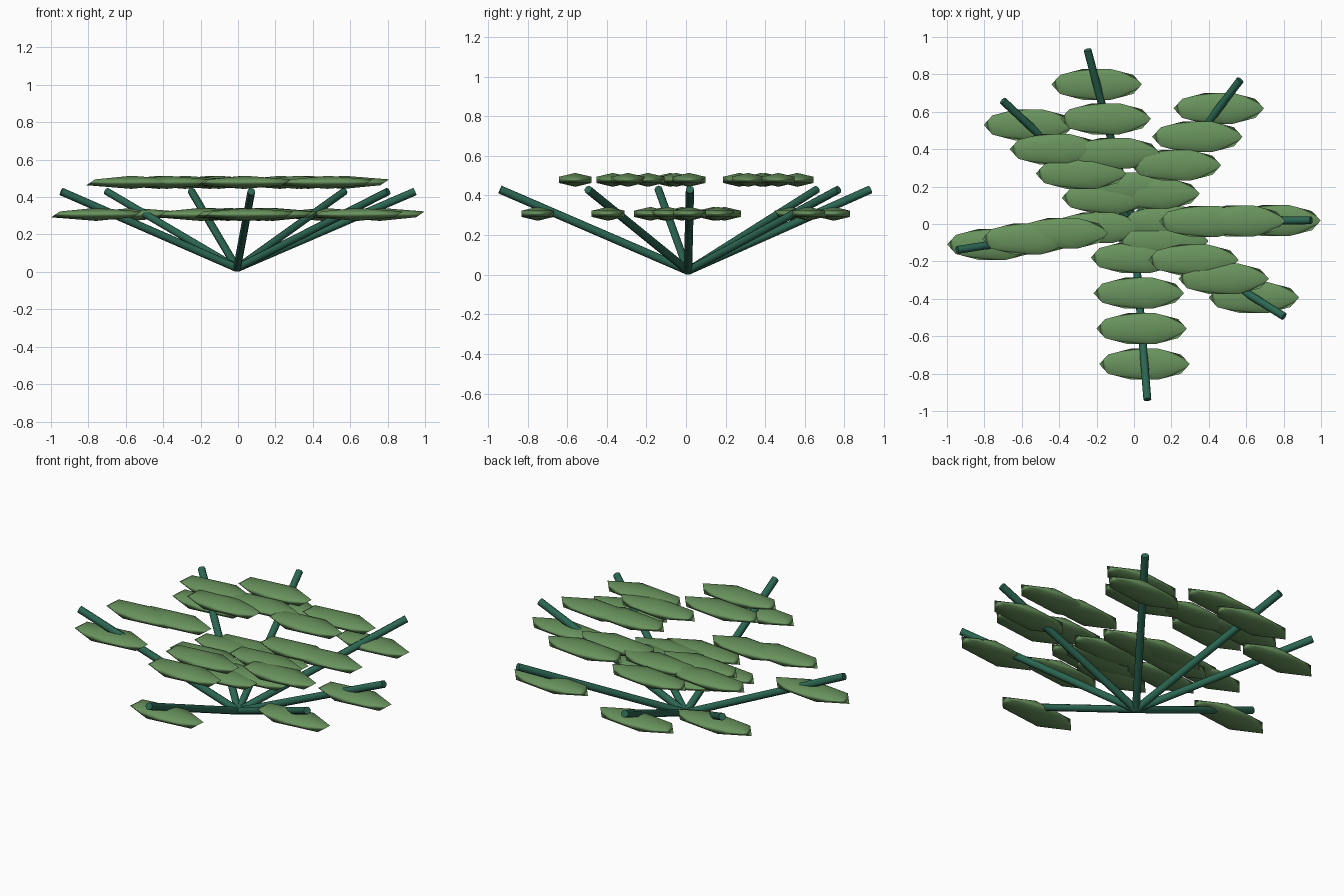
import bpy
from math import sin, cos, pi, radians
from mathutils import Vector

cube = bpy.data.objects.get("Cube")
if cube:
    bpy.data.objects.remove(cube, do_unlink=True)


def make_material(name, color):
    mat = bpy.data.materials.new(name)
    mat.use_nodes = True
    mat.diffuse_color = color
    bsdf = next(n for n in mat.node_tree.nodes if n.type == 'BSDF_PRINCIPLED')
    bsdf.inputs["Base Color"].default_value = color
    return mat


stem_green = make_material("stem_green", (0.025, 0.135, 0.085, 1))
leaf_green = make_material("leaf_green", (0.14, 0.29, 0.11, 1))

ROOT = Vector((-0.005, 0.01, 0.02))
REACH = 0.952      # horizontal reach of each stem
RISE = 0.41        # height gained along each stem
STEM_ANGLES = [0.6, 53, 104.8, 137, 189, 328, 274.6]


def add_stem(name, start, end, radius):
    axis = end - start
    bpy.ops.mesh.primitive_cylinder_add(
        vertices=8, radius=radius, depth=axis.length, location=(start + end) / 2,
        rotation=axis.to_track_quat('Z', 'Y').to_euler())
    stem = bpy.context.object
    stem.name = name
    stem.data.materials.append(stem_green)
    bpy.ops.object.shade_smooth_by_angle(angle=radians(60))


def add_leaf(name, location):
    # Low-poly flattened blob, stretched along x
    bpy.ops.mesh.primitive_ico_sphere_add(subdivisions=1, radius=1, location=location)
    leaf = bpy.context.object
    leaf.name = name
    leaf.scale = (0.27, 0.097, 0.035)
    leaf.data.materials.append(leaf_green)
    bpy.ops.object.shade_smooth()


# Stems fan out from the root, each with four leaves along an arched line
for i, angle in enumerate(STEM_ANGLES, 1):
    a = radians(angle)
    outward = Vector((cos(a), sin(a), 0)) * REACH
    add_stem(f"stem_{i}", ROOT, ROOT + outward + Vector((0, 0, RISE)), 0.021)
    for k in range(1, 5):
        t = k / 5
        height = 0.03 + 0.472 * sin(pi * t)
        spot = ROOT + outward * t
        add_leaf(f"leaf_{i}_{k}", (spot.x, spot.y, height))
